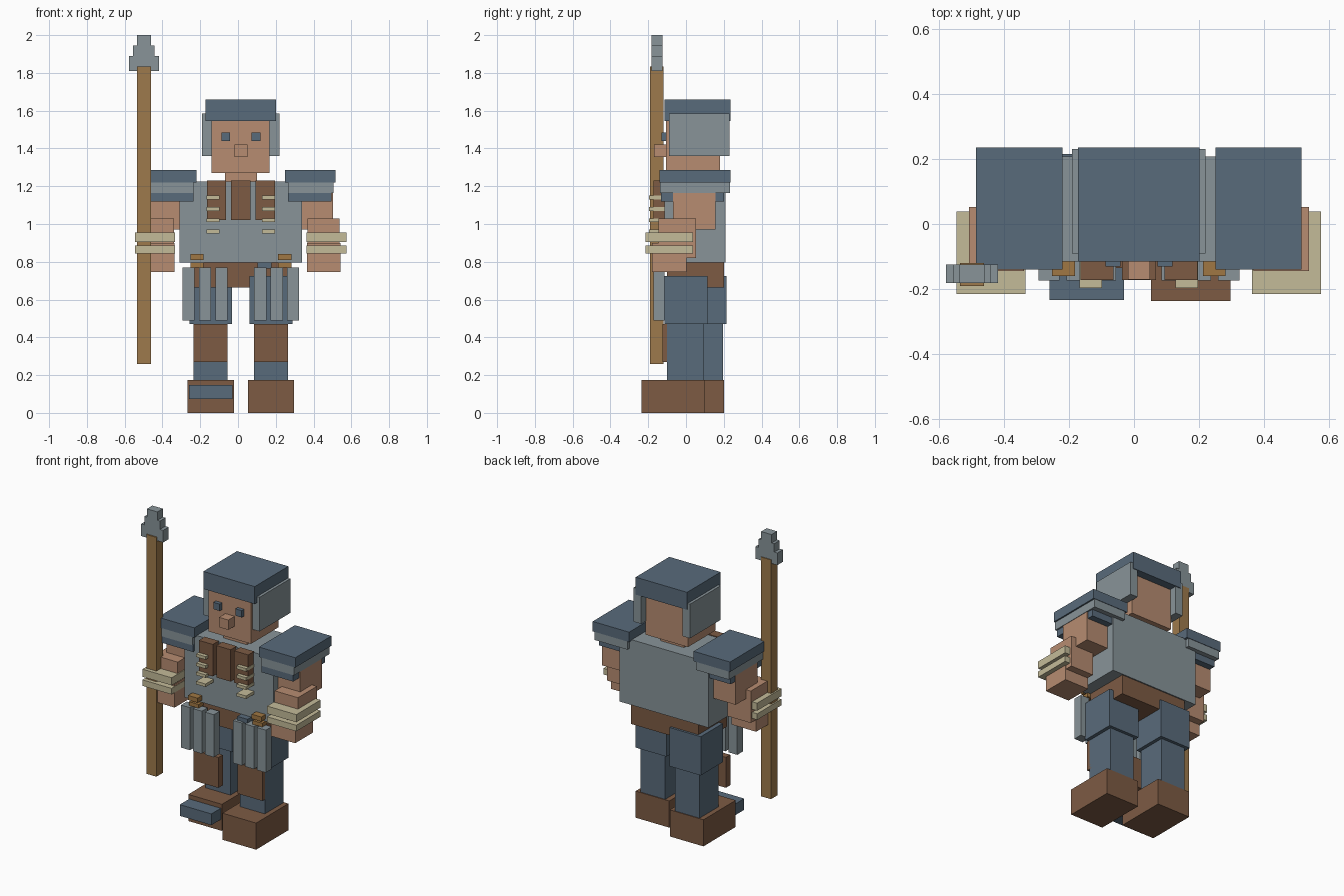
import bpy
import bmesh
from mathutils import Vector

default_cube = bpy.data.objects.get("Cube")
if default_cube:
    bpy.data.objects.remove(default_cube, do_unlink=True)

# The body's middle line sits a little to the left of the origin
BODY_CENTRE = 0.015


def to_linear(channel):
    value = channel / 255
    return value / 12.92 if value < 0.04 else ((value + 0.055) / 1.055) ** 2.4


def material(name, *rgb):
    colour = [to_linear(channel) for channel in rgb] + [1.0]
    mat = bpy.data.materials.new(name)
    mat.use_nodes = True
    mat.diffuse_color = colour
    shader = next(n for n in mat.node_tree.nodes if n.type == "BSDF_PRINCIPLED")
    shader.inputs["Base Color"].default_value = colour
    shader.inputs["Roughness"].default_value = 0.9
    return mat


steel_blue = material("steel blue", 89, 107, 123)
iron_grey = material("iron grey", 136, 148, 153)
skin = material("skin", 183, 140, 113)
leather = material("brown leather", 125, 91, 68)
wood = material("wood", 158, 122, 76)
bone = material("bone", 196, 187, 153)
brass = material("brass", 160, 119, 67)


def box(name, mat, x, y, z):
    """A block spanning the given ranges, x measured from the body's middle."""
    low, high = (Vector(corner) for corner in zip(x, y, z))
    shift = Vector((BODY_CENTRE, 0, 0))
    bm = bmesh.new()
    bmesh.ops.create_cube(bm, size=1)
    bmesh.ops.scale(bm, vec=high - low, verts=bm.verts)
    mesh = bpy.data.meshes.new(name)
    bm.to_mesh(mesh)
    bm.free()
    mesh.materials.append(mat)
    obj = bpy.data.objects.new(name, mesh)
    obj.location = (low + high) / 2 + shift
    bpy.context.collection.objects.link(obj)


def pair(name, mat, x, y, z, right_step=0):
    """A left block and its mirror; right_step moves the right one back."""
    box("left_" + name, mat, x, y, z)
    right_y = [value + right_step for value in y]
    box("right_" + name, mat, (-x[1], -x[0]), right_y, z)


# Head and helmet
box("head", skin, x=(-0.155, 0.153), y=(-0.105, 0.18), z=(1.27, 1.56))
box("nose", skin, x=(-0.034, 0.034), y=(-0.17, -0.1), z=(1.355, 1.42))
box("neck", skin, x=(-0.085, 0.085), y=(-0.05, 0.12), z=(1.2, 1.28))
pair("eye", steel_blue, x=(0.057, 0.103), y=(-0.13, -0.1), z=(1.44, 1.485))
box("helmet_cap", steel_blue, x=(-0.187, 0.187), y=(-0.115, 0.235), z=(1.545, 1.66))
pair("helmet_cheek", iron_grey, x=(0.15, 0.205), y=(-0.09, 0.23), z=(1.36, 1.585))

# Body armour
box("breastplate", iron_grey, x=(-0.325, 0.325), y=(-0.115, 0.208), z=(0.795, 1.225))
box("hips", leather, x=(-0.245, 0.245), y=(-0.1, 0.2), z=(0.665, 0.8))
box("middle_chest_strap", leather, x=(-0.052, 0.052), y=(-0.172, -0.11), z=(1.02, 1.23))
pair("chest_strap", leather, x=(0.078, 0.18), y=(-0.172, -0.11), z=(1.02, 1.23))
for level in range(4):
    height = 1.14 - level * 0.06
    pair("clasp", bone, x=(0.113, 0.182), y=(-0.197, -0.11), z=(height - 0.01, height + 0.01))

# Shoulders, arms and wrist bands
pair("shoulder_pad", steel_blue, x=(0.235, 0.5), y=(-0.14, 0.235), z=(1.22, 1.285))
pair("shoulder_band", iron_grey, x=(0.25, 0.49), y=(-0.138, 0.232), z=(1.165, 1.225))
pair("shoulder_lining", steel_blue, x=(0.25, 0.48), y=(-0.133, 0.2), z=(1.12, 1.17))
pair("upper_arm", skin, x=(0.32, 0.487), y=(-0.07, 0.157), z=(0.97, 1.17))
pair("forearm", skin, x=(0.353, 0.523), y=(-0.145, 0.052), z=(0.82, 1.03))
pair("hand", skin, x=(0.35, 0.528), y=(-0.18, 0.003), z=(0.745, 0.9))
for bottom, top in ((0.845, 0.885), (0.905, 0.955)):
    pair("wrist_band", bone, x=(0.348, 0.56), y=(-0.215, 0.038), z=(bottom, top))

# Belt buckles and hanging thigh plates
pair("buckle", brass, x=(0.197, 0.267), y=(-0.16, -0.1), z=(0.81, 0.84))
pair("buckle_tongue", brass, x=(0.197, 0.267), y=(-0.15, -0.1), z=(0.77, 0.795))
box("belt_stud", steel_blue, x=(0.088, 0.163), y=(-0.155, -0.1), z=(0.765, 0.795))
for strip in range(3):
    inner = 0.07 + strip * 0.087
    pair("thigh_plate", iron_grey, x=(inner, inner + 0.065), y=(-0.173, -0.113), z=(0.49, 0.77))

# Legs, with the right one stepping back
STEP = 0.1
pair("thigh", steel_blue, x=(0.047, 0.273), y=(-0.115, 0.115), z=(0.47, 0.725), right_step=STEP)
pair("shin", steel_blue, x=(0.07, 0.25), y=(-0.1, 0.095), z=(0.16, 0.475), right_step=STEP)
pair("shoe", leather, x=(0.037, 0.282), y=(-0.236, 0.1), z=(0, 0.175), right_step=STEP)
pair("shin_guard", leather, x=(0.07, 0.25), y=(-0.125, -0.08), z=(0.27, 0.47))
pair("toe_cap", steel_blue, x=(0.045, 0.275), y=(-0.234, -0.1), z=(0.073, 0.147))

# Spear with a stepped point
SPEAR = -0.513


def spear_block(name, mat, half, y, z):
    box(name, mat, (SPEAR - half, SPEAR + half), y, z)


spear_block("spear_shaft", wood, 0.037, y=(-0.19, -0.12), z=(0.26, 1.835))
blade = (-0.182, -0.125)
spear_block("spear_blade_base", iron_grey, 0.08, blade, z=(1.81, 1.89))
spear_block("spear_blade_middle", iron_grey, 0.057, blade, z=(1.89, 1.945))
spear_block("spear_blade_tip", iron_grey, 0.038, blade, z=(1.945, 2.0))
